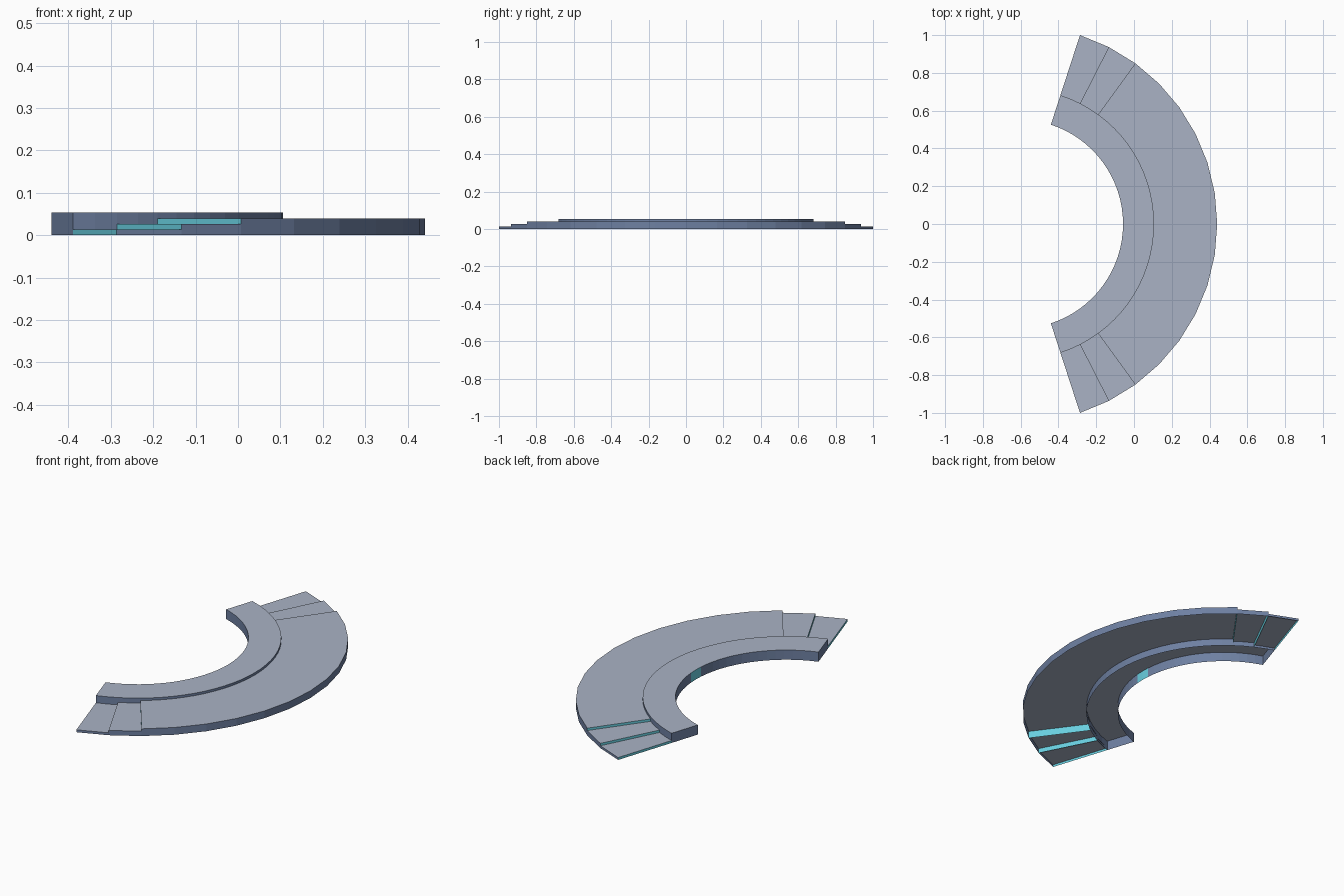
import bpy, bmesh, math
from mathutils import Vector

if "Cube" in bpy.data.objects:
    bpy.data.objects.remove(bpy.data.objects["Cube"])

CX = -0.611                       # centre of the arcs
R_IN, R_MID, R_OUT = 0.553, 0.717, 1.0515
RISE = 0.0133                     # height of one step


def material(name, rgb):
    m = bpy.data.materials.new(name)
    m.diffuse_color = (*rgb, 1.0)
    m.use_nodes = True
    m.node_tree.nodes["Principled BSDF"].inputs["Base Color"].default_value = m.diffuse_color
    return m


MATS = [material("pale grey blue top", (0.40, 0.45, 0.56)),
        material("slate blue side", (0.156, 0.216, 0.36)),
        material("cyan riser", (0.14, 0.62, 0.74))]
TOP, SIDE, CYAN = 0, 1, 2


def point(r, deg, z):
    a = math.radians(deg)
    return Vector((CX + r * math.cos(a), r * math.sin(a), z))


def arc_block(name, r0, r1, a0, a1, step, z, inner, start, end, accent=0):
    """Bottomless ring sector. inner: add inner wall; start/end: end-face
    material or None; accent: half angle of the cyan patch on the inner wall."""
    bm = bmesh.new()

    def quad(pts, hint, mat):
        f = bm.faces.new([bm.verts.new(p) for p in pts])
        f.normal_update()
        if f.normal.dot(hint) < 0:
            f.normal_flip()
        f.material_index = mat

    def wall(p, q, hint, mat):
        quad([p(0), q(0), q(z), p(z)], hint, mat)

    n = round((a1 - a0) / step)
    for i in range(n):
        a, b = a0 + i * step, a0 + (i + 1) * step
        mid = (a + b) / 2
        out = point(1, mid, 0) - point(0, mid, 0)
        quad([point(r0, a, z), point(r1, a, z), point(r1, b, z), point(r0, b, z)],
             Vector((0, 0, 1)), TOP)
        wall(lambda h: point(r1, a, h), lambda h: point(r1, b, h), out, SIDE)
        if inner:
            wall(lambda h: point(r0, a, h), lambda h: point(r0, b, h), -out,
                 CYAN if abs(mid) < accent else SIDE)
    # radial end faces
    for ang, mat, s in ((a0, start, -1), (a1, end, 1)):
        if mat is not None:
            t = math.radians(ang)
            wall(lambda h: point(r0, ang, h), lambda h: point(r1, ang, h),
                 s * Vector((-math.sin(t), math.cos(t), 0)), mat)
    bmesh.ops.remove_doubles(bm, verts=bm.verts, dist=1e-5)
    me = bpy.data.meshes.new(name)
    bm.to_mesh(me)
    bm.free()
    for m in MATS:
        me.materials.append(m)
    ob = bpy.data.objects.new(name, me)
    bpy.context.collection.objects.link(ob)


# raised inner band and the main curved platform
arc_block("inner_band", R_IN, R_MID, -72, 72, 4.5, 4 * RISE, True, SIDE, SIDE, accent=4.5)
arc_block("platform", R_MID, R_OUT, -54, 54, 9, 3 * RISE, False, CYAN, CYAN)

# two steps leading up at each end
for k, label in ((2, "upper_step"), (1, "lower_step")):
    a = 54 + 9 * (2 - k)
    arc_block(label + "_back", R_MID, R_OUT, a, a + 9, 9, k * RISE, False, None, CYAN)
    arc_block(label + "_front", R_MID, R_OUT, -a - 9, -a, 9, k * RISE, False, CYAN, None)
